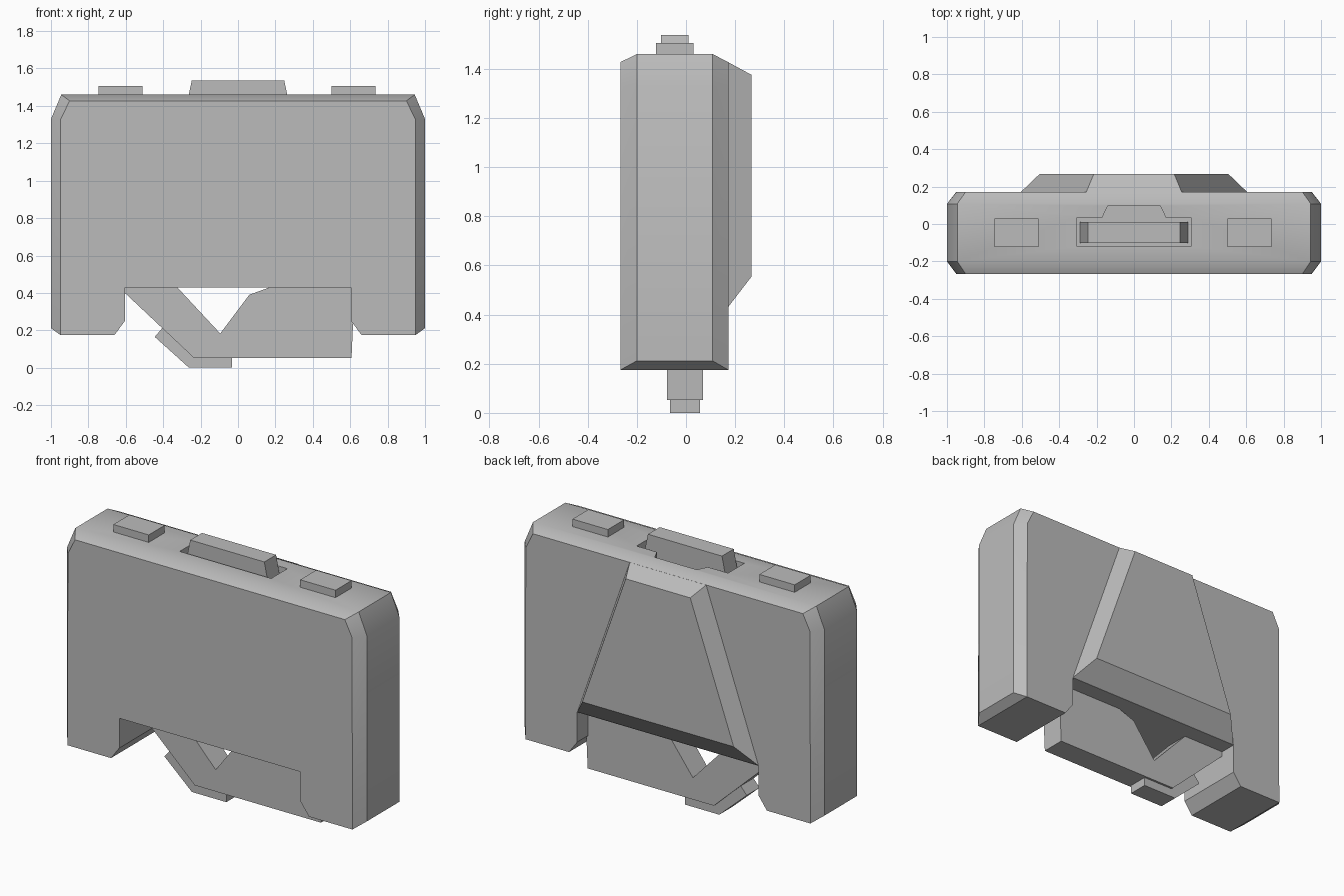
import bpy, bmesh, math

cube = bpy.data.objects.get("Cube")
if cube:
    bpy.data.objects.remove(cube, do_unlink=True)

GREY = (0.5, 0.5, 0.5, 1)
mat = bpy.data.materials.new("plain grey")
mat.use_nodes = True
mat.diffuse_color = GREY
mat.node_tree.nodes["Principled BSDF"].inputs["Base Color"].default_value = GREY


def loft(name, rings, flip=False):
    """Skin a list of equal-length point rings and cap both ends."""
    bm = bmesh.new()
    loops = [[bm.verts.new(p) for p in ring] for ring in rings]
    bm.faces.new(loops[0])
    bm.faces.new(loops[-1][::-1])
    for a, b in zip(loops, loops[1:]):
        for i in range(len(a)):
            j = (i + 1) % len(a)
            bm.faces.new((a[i], b[i], b[j], a[j]))
    bmesh.ops.remove_doubles(bm, verts=bm.verts, dist=0.0005)
    bmesh.ops.recalc_face_normals(bm, faces=bm.faces)
    mesh = bpy.data.meshes.new(name)
    bm.to_mesh(mesh)
    bm.free()
    ob = bpy.data.objects.new(name, mesh)
    bpy.context.collection.objects.link(ob)
    mesh.materials.append(mat)
    return ob


def slab(name, profile, y0, y1):
    """Extrude an x-z profile along y."""
    return loft(name, [[(x, y, z) for x, z in profile] for y in (y0, y1)])


def mirrored(half):
    """Complete a right-hand half outline with its mirror image."""
    return half + [(-x, z) for x, z in reversed(half)]


# Main body: inset front and back faces around a wider middle section
feet = [(0.605, 0.43), (0.605, 0.25), (0.66, 0.175), (0.95, 0.175)]
face = mirrored(feet + [(0.95, 0.175), (0.948, 1.33), (0.9, 1.427)])
middle = mirrored(feet + [(1, 0.212), (1, 1.33), (0.945, 1.46)])
body = loft("body", [[(x, y, z) for x, z in outline] for outline, y in
                     ((face, -0.267), (middle, -0.2), (middle, 0.108), (face, 0.172))])

# Pocket in the top, with a shallow tab toward the back
pocket = [(-0.305, -0.12), (0.305, -0.12), (0.305, 0.035), (0.17, 0.035),
          (0.14, 0.097), (-0.14, 0.097), (-0.17, 0.035), (-0.305, 0.035)]
cutter = loft("pocket_cutter", [[(x, y, z) for x, y in pocket] for z in (1.33, 1.6)])
cutter.hide_render = True
cutter.hide_set(True)
cut = body.modifiers.new("pocket", "BOOLEAN")
cut.object = cutter
cut.solver = "EXACT"
bpy.context.view_layer.objects.active = body
bpy.ops.object.modifier_apply(modifier=cut.name)
bpy.data.objects.remove(cutter, do_unlink=True)

# Raised tapered panel on the back
base = mirrored([(0.605, 0.43), (0.255, 1.427)])
crest = mirrored([(0.505, 0.555), (0.215, 1.375)])
panel = loft("back_panel", [[(x, y, z) for x, z in outline] for outline, y in
                            ((base, 0.171), (crest, 0.267))])

# Flared latch standing in the pocket
slab("latch", mirrored([(0.29, 1.33), (0.247, 1.537)]), -0.102, 0.01)

# Two flat buttons on the top
for name, x in (("right_button", -0.628), ("left_button", 0.618)):
    slab(name, [(x - 0.118, 1.44), (x + 0.118, 1.44),
                (x + 0.118, 1.505), (x - 0.118, 1.505)], -0.122, 0.03)

# Notched hook arm in the lower opening and its toe plate
slab("hook_arm", [(-0.605, 0.43), (-0.605, 0.4), (-0.235, 0.052), (0.607, 0.052),
                  (0.615, 0.235), (0.604, 0.43), (0.17, 0.43), (0.06, 0.39),
                  (-0.095, 0.183), (-0.325, 0.43)], -0.077, 0.07)
slab("hook_toe", [(-0.445, 0.165), (-0.262, 0), (-0.032, 0), (-0.032, 0.053),
                  (-0.235, 0.053), (-0.405, 0.212)], -0.065, 0.057)

# Soften only the shallow bevels
bpy.ops.object.select_all(action="DESELECT")
body.select_set(True)
bpy.context.view_layer.objects.active = body
bpy.ops.object.shade_smooth_by_angle(angle=math.radians(30))
